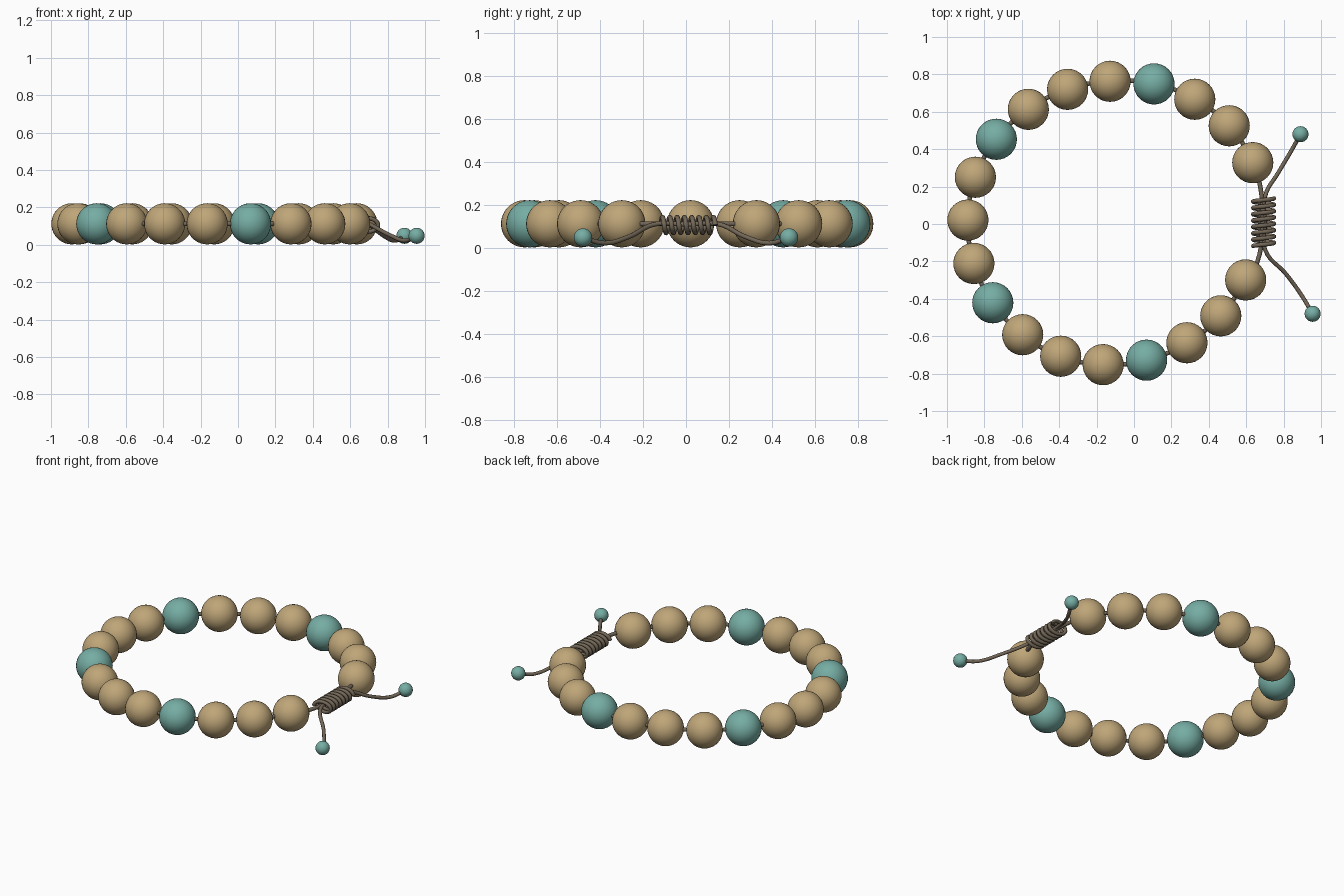
import bpy, math
from mathutils import Vector

if "Cube" in bpy.data.objects:
    bpy.data.objects.remove(bpy.data.objects["Cube"])


def material(name, rgb):
    m = bpy.data.materials.new(name)
    m.diffuse_color = (*rgb, 1)
    m.use_nodes = True
    m.node_tree.nodes["Principled BSDF"].inputs["Base Color"].default_value = m.diffuse_color
    return m


TAN = material("tan wood", (0.52, 0.38, 0.19))
TEAL = material("teal stone", (0.18, 0.42, 0.37))
CORD = material("brown cord", (0.17, 0.135, 0.095))
Z = 0.112


def bead(name, loc, radius, mat, segs=32, rings=20):
    bpy.ops.mesh.primitive_uv_sphere_add(segments=segs, ring_count=rings, radius=radius, location=loc)
    o = bpy.context.object
    o.name = name
    o.data.materials.append(mat)
    bpy.ops.object.shade_smooth()
    return o


def cord(name, points, radius, smooth=True, resolution=6):
    c = bpy.data.curves.new(name, 'CURVE')
    c.dimensions = '3D'
    c.bevel_depth = radius
    c.bevel_resolution = 3
    c.use_fill_caps = True
    c.resolution_u = resolution
    s = c.splines.new('BEZIER' if smooth else 'POLY')
    pts = s.bezier_points if smooth else s.points
    pts.add(len(points) - 1)
    for p, co in zip(pts, points):
        if smooth:
            p.co = co
            p.handle_left_type = p.handle_right_type = 'AUTO'
        else:
            p.co = (*co, 1)
    c.materials.append(CORD)
    o = bpy.data.objects.new(name, c)
    bpy.context.collection.objects.link(o)
    return o


# Bead ring, slightly irregular, open on the +x side
ring = [(.635, .328), (.509, .525), (.325, .667), (.107, .749), (-.128, .763),
        (-.355, .72), (-.565, .613), (-.736, .453), (-.848, .25), (-.888, .021),
        (-.856, -.211), (-.755, -.421), (-.595, -.592), (-.392, -.707),
        (-.165, -.752), (.067, -.728), (.283, -.635), (.464, -.491), (.597, -.299)]
for i, (x, y) in enumerate(ring):
    accent = i % 4 == 3
    bead(f"{'accent' if accent else 'wood'}_bead_{i + 1}", (x, y, Z), 0.11, TEAL if accent else TAN)

# Main cord through the beads and into the knot
path = [(.69, -.02, Z), (.675, .2, Z)] + [(x, y, Z) for x, y in ring] + [(.66, -.2, Z), (.69, .02, Z)]
cord("main_cord", path, 0.012)

# Wrapped sliding knot
turns, steps = 7.5, 24
coil = []
for i in range(int(turns * steps) + 1):
    a = 2 * math.pi * i / steps
    coil.append((.693 + .056 * math.cos(a), .137 - .255 * i / (turns * steps), .106 + .036 * math.sin(a)))
cord("wrapped_knot", coil, 0.0115, smooth=False)

# Loose tails with small end beads
tails = {
    "back": [(.70, 0, .108), (.70, .145, .112), (.775, .28, .05), (.84, .39, .022), (.89, .48, .048)],
    "front": [(.70, 0, .108), (.70, -.135, .112), (.815, -.27, .05), (.895, -.38, .022), (.955, -.48, .048)],
}
for side, pts in tails.items():
    cord(f"{side}_tail", pts, 0.011)
    bead(f"{side}_end_bead", pts[-1], 0.043, TEAL, 24, 14)
